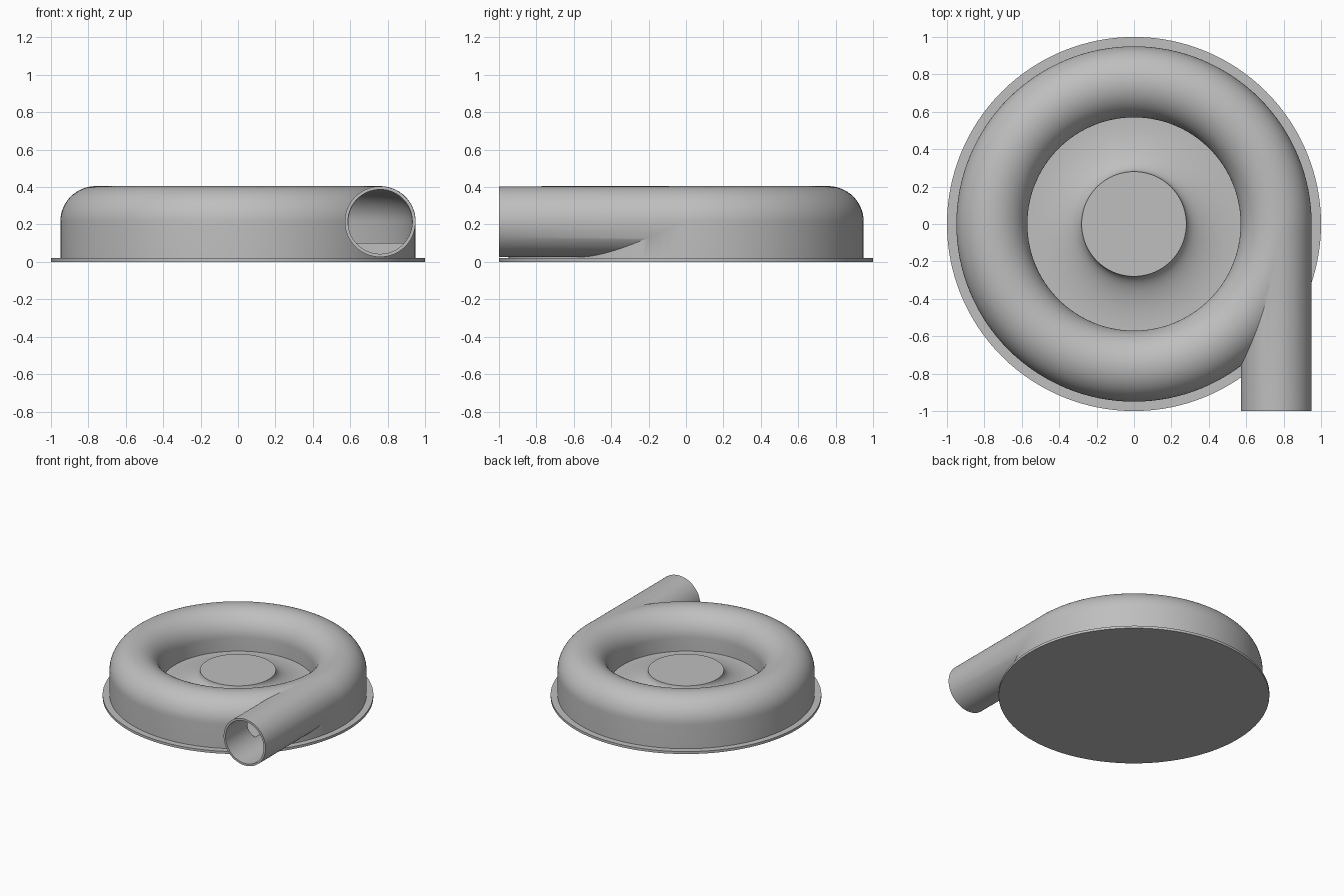
import bpy, bmesh
from math import cos, sin, pi, tau
from mathutils import Matrix, Vector

cube = bpy.data.objects.get("Cube")
if cube:
    bpy.data.objects.remove(cube, do_unlink=True)

RING, MID_Z, TUBE, WALL = 0.76, 0.215, 0.19, 0.02

metal = bpy.data.materials.new("plain grey")
metal.use_nodes = True
metal.diffuse_color = (0.52, 0.52, 0.52, 1)
metal.node_tree.nodes["Principled BSDF"].inputs["Base Color"].default_value = (0.52, 0.52, 0.52, 1)


def make_object(name, bm):
    bmesh.ops.recalc_face_normals(bm, faces=bm.faces[:])
    mesh = bpy.data.meshes.new(name)
    bm.to_mesh(mesh)
    bm.free()
    mesh.materials.append(metal)
    obj = bpy.data.objects.new(name, mesh)
    bpy.context.collection.objects.link(obj)
    return obj


def revolve(name, profile, closed=False, steps=128):
    """Spin an (r, z) profile around the z axis."""
    bm = bmesh.new()
    verts = [bm.verts.new((r, 0, z)) for r, z in profile]
    pairs = list(zip(verts, verts[1:]))
    if closed:
        pairs.append((verts[-1], verts[0]))
    edges = [bm.edges.new(p) for p in pairs]
    bmesh.ops.spin(bm, geom=verts + edges, cent=(0, 0, 0), axis=(0, 0, 1),
                   angle=tau, steps=steps, use_duplicate=False)
    bmesh.ops.remove_doubles(bm, verts=bm.verts[:], dist=0.0001)
    return make_object(name, bm)


def rod(name, radius, y0, y1):
    """Cylinder along y on the outlet axis."""
    bm = bmesh.new()
    place = Matrix.Translation(Vector((RING, (y0 + y1) / 2, MID_Z))) @ Matrix.Rotation(pi / 2, 4, 'X')
    bmesh.ops.create_cone(bm, cap_ends=True, segments=80, radius1=radius,
                          radius2=radius, depth=y1 - y0, matrix=place)
    return make_object(name, bm)


def dome(radius, n=32):
    """Half circle over the ring, from the outside to the inside."""
    return [(RING + radius * cos(pi * i / n), MID_Z + radius * sin(pi * i / n))
            for i in range(n + 1)]


def combine(target, other, operation):
    mod = target.modifiers.new(operation.lower(), 'BOOLEAN')
    mod.operation = operation
    mod.solver = 'EXACT'
    mod.object = other
    graph = bpy.context.evaluated_depsgraph_get()
    mesh = bpy.data.meshes.new_from_object(target.evaluated_get(graph))
    target.modifiers.clear()
    target.data = mesh
    bpy.data.objects.remove(other, do_unlink=True)


# Base flange
base = revolve("base_flange", [(0, 0), (1, 0), (1, 0.02), (0, 0.02)])

# Ring housing with flared centre hub
HUB_R, HUB_Z, FLOOR_R, FLOOR_Z = 0.28, 0.22, 0.57, 0.107
flare = [(FLOOR_R - 0.01 - (FLOOR_R - 0.01 - HUB_R) * sin(pi / 2 * i / 16),
          HUB_Z - (HUB_Z - FLOOR_Z) * cos(pi / 2 * i / 16)) for i in range(17)]
housing = revolve("housing", [(0, 0.01), (RING + TUBE, 0.01)] + dome(TUBE)
                  + [(FLOOR_R, FLOOR_Z)] + flare + [(0, HUB_Z)])

# Tangential outlet pipe
combine(housing, rod("outlet_pipe", TUBE - 0.001, -1.0, 0.0), 'UNION')

# Hollow channel and pipe bore
inner = TUBE - WALL
cavity = revolve("channel_cutter", [(RING - inner, 0.1), (RING + inner, 0.1)] + dome(inner), closed=True)
combine(housing, cavity, 'DIFFERENCE')
combine(housing, rod("bore_cutter", inner + 0.002, -1.1, -0.004), 'DIFFERENCE')

# Smooth shading with crisp edges
bpy.ops.object.select_all(action='DESELECT')
for obj in (base, housing):
    obj.select_set(True)
bpy.context.view_layer.objects.active = housing
bpy.ops.object.shade_smooth_by_angle(angle=pi / 6)
